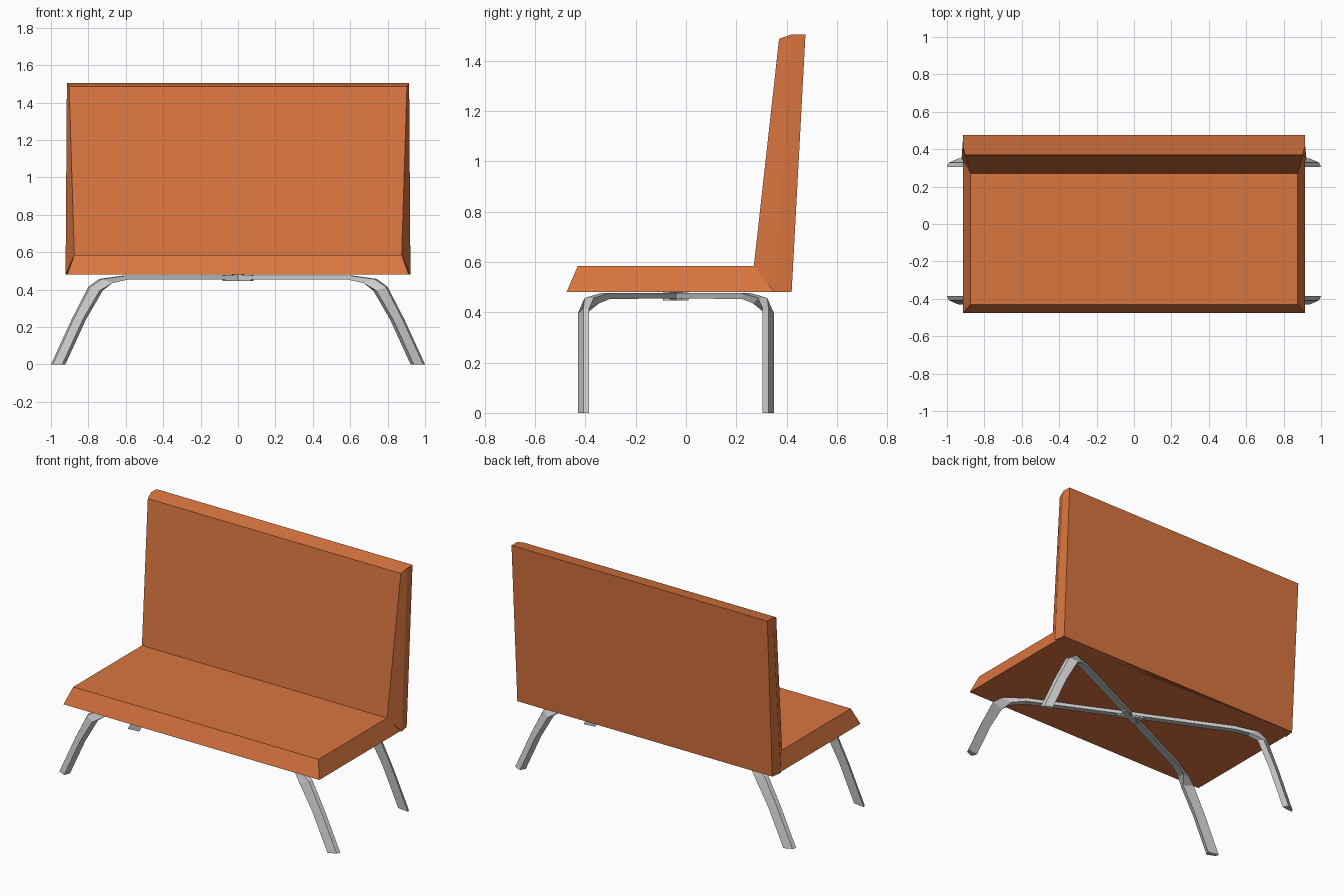
import bpy
import bmesh
from mathutils import Vector

if "Cube" in bpy.data.objects:
    bpy.data.objects.remove(bpy.data.objects["Cube"])

orange = bpy.data.materials.new("orange_upholstery")
orange.diffuse_color = (0.70, 0.18, 0.05, 1)
orange.use_nodes = True
orange.node_tree.nodes["Principled BSDF"].inputs["Base Color"].default_value = orange.diffuse_color


def loft(name, rings, mat=None, cap_start=True):
    """Bridge a list of equal-length point rings into a flat-shaded solid."""
    bm = bmesh.new()
    loops = [[bm.verts.new(p) for p in ring] for ring in rings]
    n = len(loops[0])
    for a, b in zip(loops, loops[1:]):
        for i in range(n):
            j = (i + 1) % n
            bm.faces.new((a[i], a[j], b[j], b[i]))
    if cap_start:
        bm.faces.new(loops[0][::-1])
    bm.faces.new(loops[-1])
    bmesh.ops.recalc_face_normals(bm, faces=bm.faces)
    mesh = bpy.data.meshes.new(name)
    bm.to_mesh(mesh)
    bm.free()
    obj = bpy.data.objects.new(name, mesh)
    bpy.context.collection.objects.link(obj)
    if mat:
        mesh.materials.append(mat)
    return obj


def rect(hx, y0, y1, z):
    return [(-hx, y0, z), (hx, y0, z), (hx, y1, z), (-hx, y1, z)]


# Seat cushion with sloped sides
loft("seat", [rect(0.913, -0.475, 0.42, 0.48), rect(0.875, -0.43, 0.30, 0.585)], orange)


# Backrest: six-sided section, (half width, y, z) for front, middle and rear edges
def back_ring(edges):
    left = [(-x, y, z) for x, y, z in edges]
    right = [(x, y, z) for x, y, z in reversed(edges)]
    return left + right


loft("backrest", [
    back_ring([(0.875, 0.27, 0.585), (0.922, 0.35, 0.48), (0.91, 0.42, 0.48)]),
    back_ring([(0.903, 0.37, 1.487), (0.915, 0.42, 1.505), (0.913, 0.475, 1.505)]),
], orange)

# Legs: one quarter of the crossed frame, mirrored in x and y
along = Vector((0.905, 0.425, 0))
side = Vector((-0.425, 0.905, 0)) * 0.02


def bar_ring(outer, inner, w=side):
    o, i = Vector(outer), Vector(inner)
    return [o + w, i + w, i - w, o - w]


def leg_ring(x, z_out, z_in):
    return [(x - 0.01, 0.368, z_out), (x - 0.06, 0.39, z_in),
            (x - 0.077, 0.355, z_in), (x, 0.345, z_out)]


def mirror_frame(obj):
    obj.location.y = -0.04
    mod = obj.modifiers.new("mirror", 'MIRROR')
    mod.use_axis = (True, True, False)
    mod.use_mirror_merge = False


mirror_frame(loft("crossed_legs", [
    bar_ring((0, 0, 0.476), (0, 0, 0.455)),
    bar_ring((0.60, 0.28, 0.476), (0.60, 0.28, 0.453)),
    bar_ring((0.735, 0.345, 0.457), (0.68, 0.325, 0.435)),
    leg_ring(0.80, 0.415, 0.395),
    leg_ring(0.89, 0.24, 0.24),
    leg_ring(1.0, 0, 0),
], cap_start=False))

# Joint sleeve where the two bars cross
end = along * 0.085
mirror_frame(loft("cross_joint", [
    bar_ring((0, 0, 0.48), (0, 0, 0.446), side * 0.8),
    bar_ring((end.x, end.y, 0.479), (end.x, end.y, 0.446), side * 0.8),
], cap_start=False))
